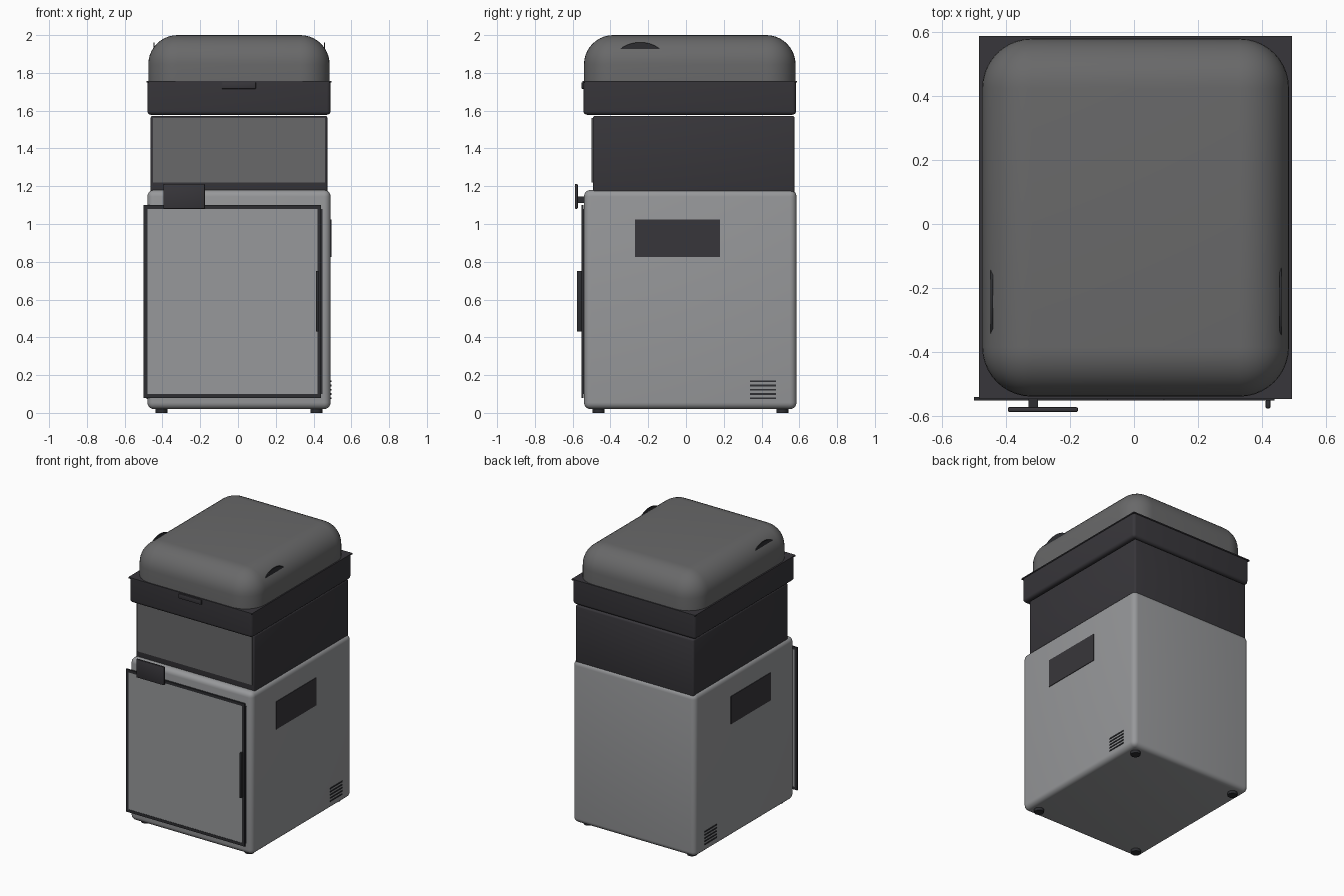
import bpy, bmesh, math
from mathutils import Matrix

if "Cube" in bpy.data.objects:
    bpy.data.objects.remove(bpy.data.objects["Cube"])


def material(name, rgb):
    m = bpy.data.materials.new(name)
    m.diffuse_color = (*rgb, 1)
    m.use_nodes = True
    m.node_tree.nodes["Principled BSDF"].inputs["Base Color"].default_value = m.diffuse_color
    return m


LIGHT = material("light grey", (0.31, 0.315, 0.325))
MID = material("mid grey", (0.14, 0.14, 0.142))
DARK = material("charcoal", (0.039, 0.037, 0.043))
BLACK = material("dark trim", (0.026, 0.027, 0.031))


def finish(name, bm, mat):
    mesh = bpy.data.meshes.new(name)
    bm.normal_update()
    bm.to_mesh(mesh)
    bm.free()
    mesh.materials.append(mat)
    ob = bpy.data.objects.new(name, mesh)
    bpy.context.collection.objects.link(ob)
    bpy.ops.object.select_all(action='DESELECT')
    ob.select_set(True)
    bpy.context.view_layer.objects.active = ob
    bpy.ops.object.shade_smooth_by_angle(angle=math.radians(35))
    return ob


def box(name, x, y, z, mat, r=0, seg=4, keep=None):
    """Box from (min, max) ranges; edges passing the keep rule get rounded."""
    bm = bmesh.new()
    bmesh.ops.create_cube(bm, size=1)
    for v in bm.verts:
        v.co = [a[0] + (c + 0.5) * (a[1] - a[0]) for c, a in zip(v.co, (x, y, z))]
    if r:
        edges = [e for e in bm.edges if keep is None or keep(e)]
        bmesh.ops.bevel(bm, geom=edges, offset=r, segments=seg, profile=0.5,
                        affect='EDGES', clamp_overlap=True)
    return finish(name, bm, mat)


def disc(name, centre, radius, depth, mat, axis='Z', seg=32):
    bm = bmesh.new()
    rot = Matrix.Rotation(math.pi / 2, 4, 'Y') if axis == 'X' else Matrix()
    bmesh.ops.create_cone(bm, cap_ends=True, segments=seg, radius1=radius, radius2=radius,
                          depth=depth, matrix=Matrix.Translation(centre) @ rot)
    return finish(name, bm, mat)


def not_at(z):
    # rule: every edge except those lying flat at height z
    return lambda e: not all(abs(v.co.z - z) < 1e-4 for v in e.verts)


# Main cabinet on four feet
box("cabinet", (-0.48, 0.49), (-0.54, 0.585), (0.02, 1.18), LIGHT, 0.035, 5)
for x in (-0.405, 0.415):
    for y in (-0.463, 0.51):
        disc("foot", (x, y, 0.014), 0.032, 0.028, BLACK, seg=24)

# Upper section with front panel
box("upper_section", (-0.463, 0.473), (-0.493, 0.575), (1.16, 1.573), DARK, 0.012, 3)
box("upper_front_panel", (-0.45, 0.46), (-0.5, -0.49), (1.22, 1.562), MID)

# Lid tray with square rim and catch
box("lid_tray", (-0.48, 0.49), (-0.543, 0.583), (1.578, 1.754), DARK, 0.02, 4, not_at(1.754))
box("lid_rim", (-0.485, 0.494), (-0.547, 0.588), (1.75, 1.758), DARK)
box("lid_catch", (-0.085, 0.095), (-0.553, -0.54), (1.715, 1.75), DARK, 0.004, 2)

# Rounded lid and its thin side discs
box("lid_dome", (-0.475, 0.485), (-0.54, 0.58), (1.754, 2.0), MID, 0.155, 10, not_at(1.754))
for x in (-0.445, 0.458):
    disc("lid_side_disc", (x, -0.243, 1.785), 0.177, 0.007, BLACK, 'X', 64)

# Side windows and vents, mirrored left and right about the cabinet centre
for s in (-1, 1):
    wall = 0.005 + s * 0.485
    span = sorted((wall - s * 0.004, wall + s * 0.004))
    box("side_window", span, (-0.27, 0.18), (0.825, 1.023), DARK)
    for i in range(5):
        z = 0.073 + i * 0.0225
        box("vent_slot", span, (0.34, 0.477), (z, z + 0.009), BLACK)

# Front door: light panel edged by four dark frame bars
X0, X1, Z0, Z1, W = -0.5, 0.44, 0.08, 1.1, 0.02
FY = (-0.553, -0.542)
for z in ((Z0, Z0 + W), (Z1 - W, Z1)):
    box("door_frame_rail", (X0, X1), FY, z, BLACK)
for x in ((X0, X0 + W), (X1 - W, X1)):
    box("door_frame_stile", x, FY, (Z0 + W, Z1 - W), BLACK)
box("door_panel", (X0 + W, X1 - W), (-0.551, -0.542), (Z0 + W, Z1 - W), LIGHT)
box("door_seal", (X1, 0.447), (-0.543, -0.536), (0.1, 1.08), BLACK)
box("door_handle", (0.412, 0.427), (-0.577, -0.55), (0.43, 0.752), BLACK, 0.004, 2)

# Control block on a short stem
box("control_block", (-0.395, -0.175), (-0.588, -0.573), (1.08, 1.212), DARK, 0.005, 2)
box("control_stem", (-0.33, -0.3), (-0.575, -0.535), (1.11, 1.145), BLACK)
